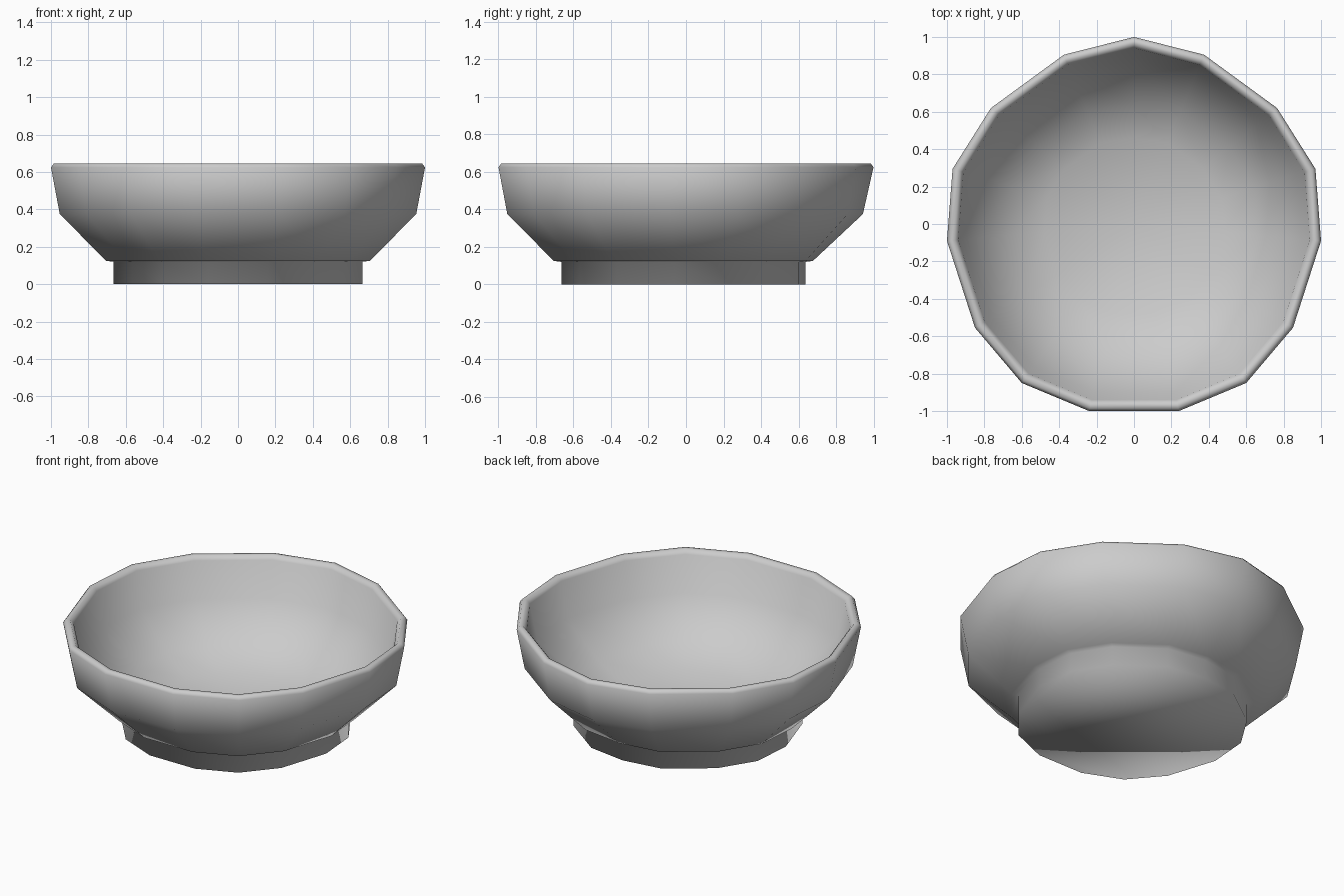
import bpy
import bmesh

cube = bpy.data.objects.get("Cube")
if cube:
    bpy.data.objects.remove(cube, do_unlink=True)

# Single light grey material
grey = bpy.data.materials.new("light_grey")
grey.use_nodes = True
colour = (0.6, 0.6, 0.6, 1)
grey.diffuse_color = colour
bsdf = grey.node_tree.nodes["Principled BSDF"]
bsdf.inputs["Base Color"].default_value = colour
bsdf.inputs["Roughness"].default_value = 0.6

# Uneven hand-cut outline: half of it, from back to front
half = [(0, 1), (0.375, 0.905), (0.765, 0.62), (0.97, 0.295),
        (1, -0.09), (0.85, -0.555), (0.6, -0.85), (0.24, -1)]
outline = half + [(-x, y) for x, y in reversed(half[1:])]
count = len(outline)

# Rings as (scale, height, how far the back corner sticks out)
profile = [
    (0.665, 0, 0.96), (0.665, 0.12, 0.96),                 # foot
    (0.705, 0.125, 0.96), (0.953, 0.375, 0.99),            # outer wall
    (1, 0.625, 1), (0.985, 0.645, 1),                      # rim, outside
    (0.96, 0.645, 1), (0.94, 0.62, 1),                     # rim, inside
    (0.895, 0.395, 0.99), (0.665, 0.195, 0.96),            # inner wall
    (0.48, 0.1, 0.96),                                     # dished floor
]

bm = bmesh.new()
rings = []
for scale, height, peak in profile:
    ring = [bm.verts.new((x * scale, y * scale, height)) for x, y in outline]
    ring[0].co.y *= peak
    rings.append(ring)
floor_centre = bm.verts.new((0, 0, 0.075))

for i in range(count):
    j = (i + 1) % count
    for low, high in zip(rings, rings[1:]):
        bm.faces.new((low[i], low[j], high[j], high[i]))
    # Middle of the floor
    bm.faces.new((rings[-1][i], rings[-1][j], floor_centre))

# Flat underside of the foot
bm.faces.new(rings[0])
bmesh.ops.recalc_face_normals(bm, faces=bm.faces)

mesh = bpy.data.meshes.new("footed_bowl")
bm.to_mesh(mesh)
bm.free()
mesh.materials.append(grey)
mesh.shade_smooth()
bowl = bpy.data.objects.new("footed_bowl", mesh)
bpy.context.collection.objects.link(bowl)
